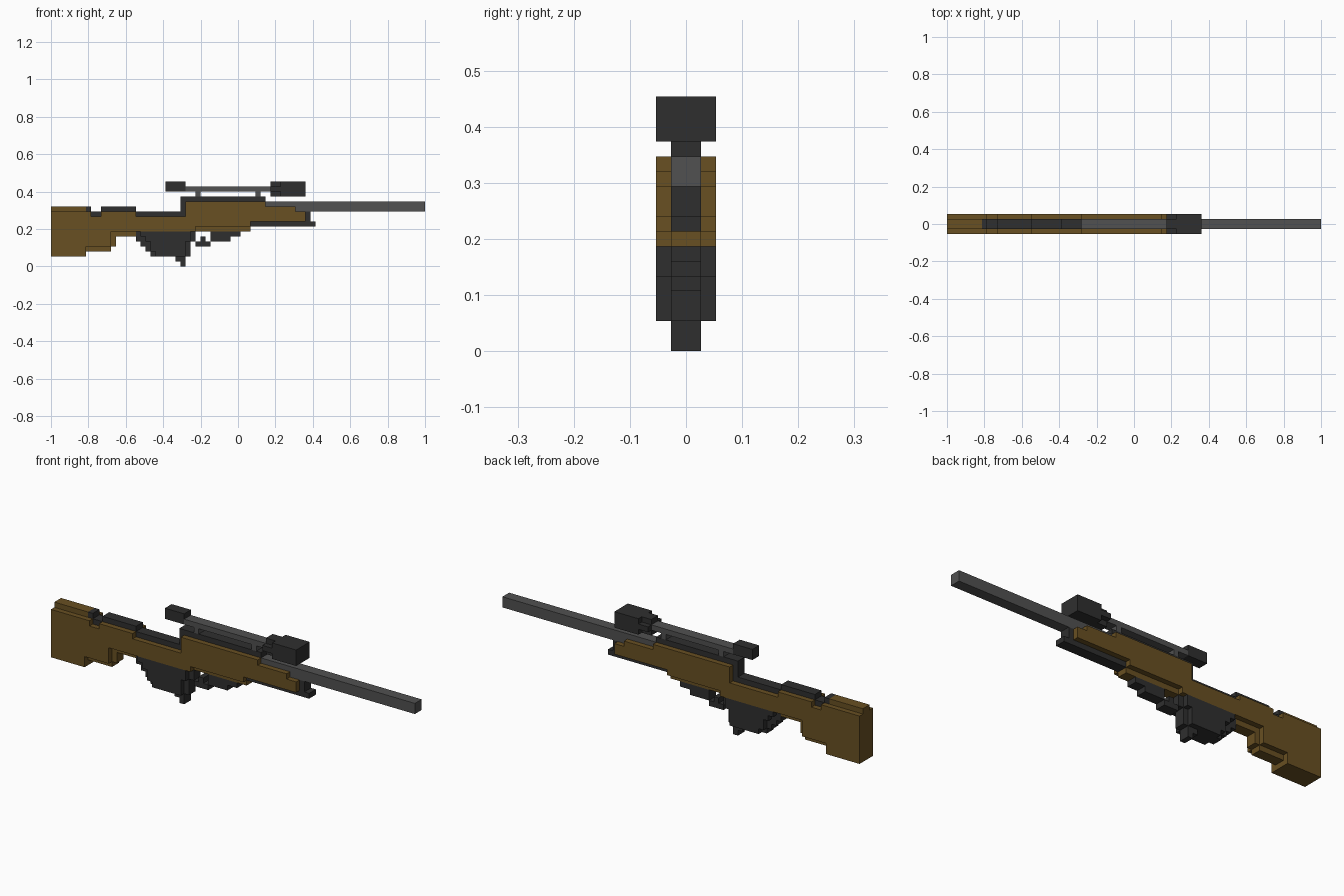
import bpy
import bmesh
from mathutils import Matrix, Vector

cube = bpy.data.objects.get("Cube")
if cube:
    bpy.data.objects.remove(cube, do_unlink=True)

U = 2 / 75  # edge length of one block


def material(name, rgb):
    m = bpy.data.materials.new(name)
    m.use_nodes = True
    col = (*rgb, 1)
    m.diffuse_color = col
    bsdf = next(n for n in m.node_tree.nodes if n.type == 'BSDF_PRINCIPLED')
    bsdf.inputs["Base Color"].default_value = col
    bsdf.inputs["Roughness"].default_value = 0.9
    return m


WOOD = material("brown wood", (0.140, 0.080, 0.016))
DARK = material("dark metal", (0.028, 0.028, 0.028))
GRAY = material("gray metal", (0.082, 0.082, 0.082))


def part(name, mat, core=(), sides=()):
    """Boxes as (x0, x1, z0, z1) in blocks; core is the middle two blocks
    wide, sides are the single outer blocks, mirrored in y."""
    bm = bmesh.new()
    spans = [(b, -1, 1) for b in core]
    spans += [(b, y, y + 1) for b in sides for y in (-2, 1)]
    for (x0, x1, z0, z1), y0, y1 in spans:
        size = Vector((x1 - x0, y1 - y0, z1 - z0)) * U
        mid = Vector(((x0 + x1) / 2 - 37.5, (y0 + y1) / 2, (z0 + z1) / 2)) * U
        bmesh.ops.create_cube(bm, size=1, matrix=Matrix.Translation(mid) @ Matrix.Diagonal((*size, 1)))
    me = bpy.data.meshes.new(name)
    bm.to_mesh(me)
    bm.free()
    me.materials.append(mat)
    ob = bpy.data.objects.new(name, me)
    bpy.context.collection.objects.link(ob)
    return ob


# Wooden butt and fore-end
part("butt_stock", WOOD,
     core=[(0, 7, 2, 12), (7, 8, 3, 11), (8, 10, 3, 10), (10, 12, 3, 11),
           (12, 13, 4, 11), (13, 17, 6, 11)],
     sides=[(0, 7, 2, 11), (7, 8, 4, 11), (8, 10, 4, 10), (10, 12, 4, 11),
            (12, 17, 7, 11)])
part("fore_stock", WOOD,
     core=[(17, 27, 7, 10), (27, 40, 7, 13), (40, 43, 9, 13), (43, 51, 9, 11)],
     sides=[(17, 27, 7, 10), (27, 29, 7, 13), (29, 40, 8, 13), (40, 43, 9, 13),
            (43, 49, 9, 12), (49, 51, 9, 11)])

# Metal strip along the top, with bolt and sight rail
part("top_strip", DARK,
     core=[(7, 8, 11, 12), (8, 10, 10, 11), (10, 17, 11, 12),
           (17, 26, 10, 11), (26, 27, 10, 14), (27, 43, 13, 14)])

# Lower rail and end post under the barrel
part("lower_rail", DARK, core=[(40, 53, 8, 9), (51, 52, 9, 11)])
part("barrel", GRAY, core=[(43, 75, 11, 13)])

# Stepped magazine with catch
part("magazine", DARK,
     core=[(17, 29, 5, 7), (18, 28, 4, 5), (19, 28, 3, 4), (20, 28, 2, 3),
           (25, 27, 1, 2), (26, 27, 0, 1)],
     sides=[(18, 28, 6, 7), (19, 28, 5, 6), (20, 27, 3, 5), (21, 27, 2, 3)])
part("trigger_guard", DARK,
     core=[(29, 32, 4, 5), (30, 31, 5, 6), (32, 36, 5, 6), (32, 38, 6, 7)])

# Telescope and its two mounts
part("scope_eyepiece", DARK, core=[(23, 27, 15, 17)])
part("scope_tube", GRAY, core=[(27, 44, 15, 16)])
part("scope_mounts", GRAY, core=[(29, 30, 14, 15), (41, 42, 14, 15)])
part("scope_objective", DARK,
     core=[(44, 51, 14, 17)],
     sides=[(44, 46, 15, 16), (46, 51, 14, 17)])
